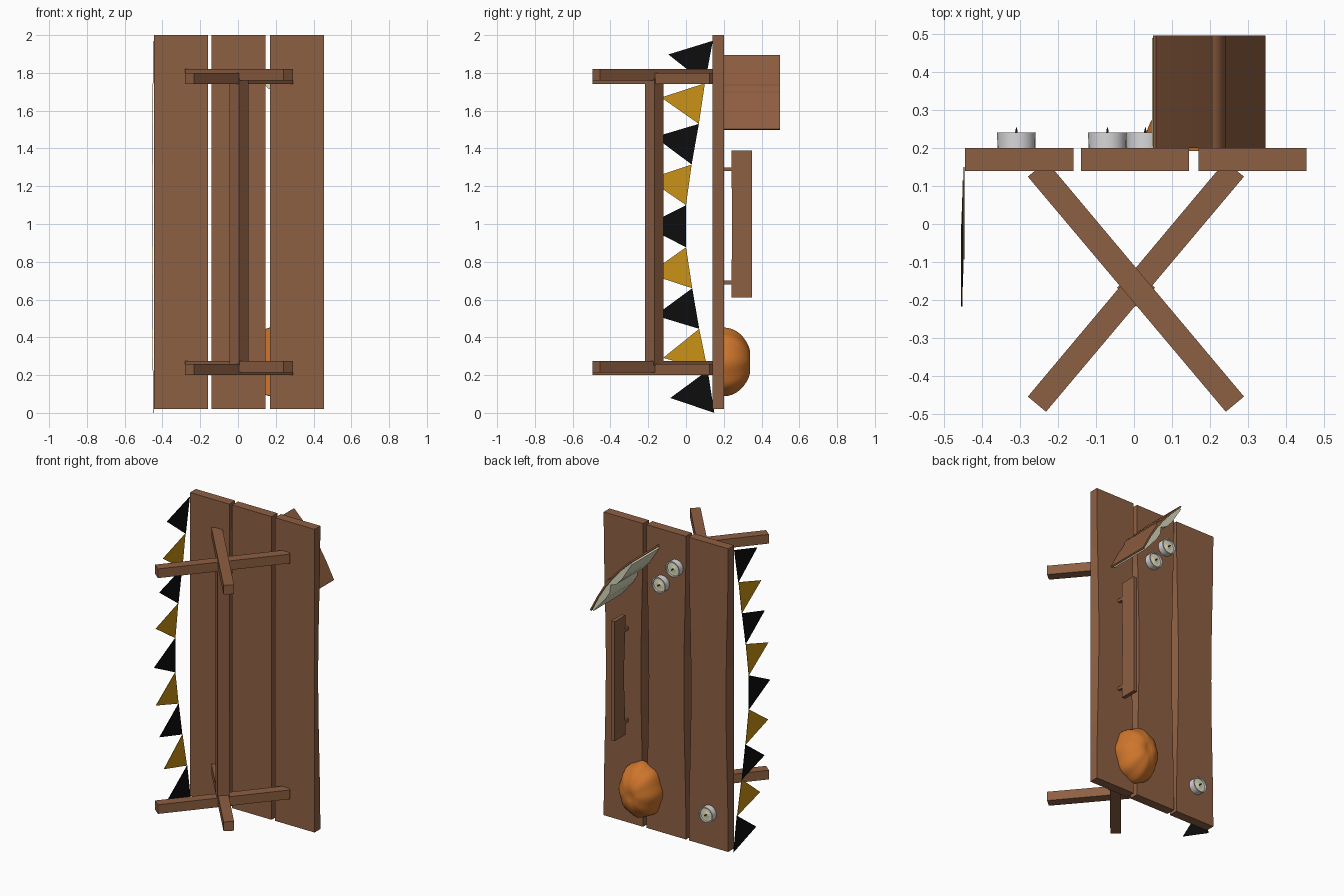
import bpy, bmesh, math
from mathutils import Vector, Matrix

if "Cube" in bpy.data.objects:
    bpy.data.objects.remove(bpy.data.objects["Cube"])


def mat(name, r, g, b):
    m = bpy.data.materials.new(name)
    m.diffuse_color = (r, g, b, 1)
    m.use_nodes = True
    m.node_tree.nodes["Principled BSDF"].inputs["Base Color"].default_value = m.diffuse_color
    return m


WOOD = mat("brown wood", .27, .115, .055)
COVER = mat("book leather", .27, .11, .05)
PAGE = mat("page cream", .68, .68, .5)
ORANGE = mat("pumpkin orange", .62, .18, .025)
BLACK = mat("flag black", .004, .004, .004)
GOLD = mat("flag gold", .6, .29, .008)
METAL = mat("candle cup grey", .7, .7, .7)
WAX = mat("candle wax", .78, .76, .52)
WICK = mat("wick dark", .03, .025, .02)


def finish(name, bm, m, smooth=None):
    bmesh.ops.recalc_face_normals(bm, faces=bm.faces)
    me = bpy.data.meshes.new(name)
    bm.to_mesh(me)
    bm.free()
    ob = bpy.data.objects.new(name, me)
    bpy.context.collection.objects.link(ob)
    me.materials.append(m)
    if smooth:
        bpy.ops.object.select_all(action='DESELECT')
        ob.select_set(True)
        bpy.context.view_layer.objects.active = ob
        bpy.ops.object.shade_smooth_by_angle(angle=math.radians(smooth))
    return ob


def loft(name, sections, m, smooth=None):
    """Join equal-length point rings and cap both ends."""
    bm = bmesh.new()
    rings = [[bm.verts.new(p) for p in s] for s in sections]
    n = len(rings[0])
    for a, b in zip(rings, rings[1:]):
        for i in range(n):
            j = (i + 1) % n
            bm.faces.new((a[i], a[j], b[j], b[i]))
    bm.faces.new(rings[0])
    bm.faces.new(rings[-1])
    return finish(name, bm, m, smooth)


def prism_z(name, pts, z0, z1, m):
    return loft(name, [[(x, y, z) for x, y in pts] for z in (z0, z1)], m)


def rect(x0, x1, y0, y1):
    return [(x0, y0), (x1, y0), (x1, y1), (x0, y1)]


# Table planks, worn in along the upper edges
for name, x0, x1 in (("left_plank", -.445, -.16), ("middle_plank", -.14, .145),
                     ("right_plank", .17, .455)):
    secs = []
    for i in range(11):
        t = i / 10
        w = .016 * math.sin(math.pi * t) ** 2
        z = .02 + 1.98 * t
        secs.append([(x0, .14, z), (x1, .14, z), (x1 - w, .2, z), (x0 + w, .2, z)])
    loft(name, secs, WOOD)

# Crossed legs at both ends
for end, za, zb in (("lower", .215, .2), ("upper", 1.76, 1.74)):
    for side, s, z0 in (("left", -1, za), ("right", 1, zb)):
        pts = [(.005 + s * x, y) for x, y in
               ((.285, .125), (.235, .165), (-.285, -.455), (-.237, -.495))]
        prism_z(f"{end}_{side}_leg", pts, z0, z0 + .06, WOOD)

# Diamond-section stretcher between the leg pairs
prism_z("stretcher", [(-.045, -.168), (.005, -.218), (.055, -.168), (.005, -.118)],
        .25, 1.77, WOOD)

# Bunting: flags hang towards -y from a sagging line
edge = [(.15, 0), (.115, .225), (.07, .445), (.033, .66), (0, .877), (0, 1.1),
        (.03, 1.315), (.068, 1.53), (.1, 1.745), (.142, 1.97)]
for i, (a, b) in enumerate(zip(edge, edge[1:])):
    a, b = Vector(a), Vector(b)
    d = (b - a).normalized()
    tip = (a + b) / 2 + Vector((-d.y, d.x)) * .218
    x = -.447 - .007 * math.sin(math.pi * (i + .5) / 9)
    loft(f"flag_{i + 1}", [[(x + o, p.x, p.y) for p in (a, b, tip)]
                           for o in (-.0015, .0015)], GOLD if i % 2 else BLACK)

# Pumpkin: lobed half ball resting on the planks
bm = bmesh.new()
bmesh.ops.create_uvsphere(bm, u_segments=40, v_segments=20, radius=1)
for v in bm.verts:
    a = math.atan2(v.co.y, v.co.x)
    r = .97 + .03 * math.cos(8 * a)
    up = max(v.co.z, -.05)
    dip = .1 * max(0, 1 - math.hypot(v.co.x, v.co.y) * 3)
    v.co = (.17 + .143 * r * v.co.x, .2 + .148 * (up - (dip if up > 0 else 0)),
            .27 + .182 * r * v.co.y)
finish("pumpkin", bm, ORANGE, 50)

# Sign board on two pegs
secs = []
for i in range(11):
    t = i / 10
    w = .014 * math.sin(math.pi * t) ** 2
    z = .61 + .78 * t
    secs.append([(.27, .24 + w, z), (.295, .24 + w * .3, z), (.295, .35, z), (.27, .35, z)])
loft("sign_board", secs, WOOD)
for i, z in enumerate((.69, 1.29)):
    prism_z(f"sign_peg_{i + 1}", rect(.274, .291, .19, .262), z - .01, z + .01, WOOD)

# Open book standing on edge; u runs along the spread, n out of the cover
U, N, C = Vector((.594, -.805)), Vector((.805, .594)), Vector((.207, 1.703))


def book_part(name, prof, y0, y1, m, smooth=None):
    pts = [C + U * u + N * n for u, n in prof]
    loft(name, [[(p.x, y, p.y) for p in pts] for y in (y0, y1)], m, smooth)


for side, s in (("left", -1), ("right", 1)):
    book_part(f"{side}_cover", [(s * .025, .022), (s * .13, .012), (s * .243, -.006),
                                (s * .243, -.016), (s * .13, .002), (s * .025, .01)],
              .2, .497, COVER, 35)
    book_part(f"{side}_pages", [(0, .01), (s * .025, .01), (s * .13, .002),
                                (s * .232, -.015), (s * .234, -.026), (s * .17, -.03),
                                (s * .1, -.036), (s * .04, -.03), (0, -.006)],
              .207, .49, PAGE, 35)
book_part("book_spine", [(-.032, .018), (-.02, .029), (.02, .029), (.032, .018),
                         (.02, .008), (-.02, .008)], .2, .497, COVER, 50)

# Tea lights: cup with raised rim, recessed wax, wick
ROT = Matrix.Rotation(-math.pi / 2, 4, 'X')


def lathe_y(name, prof, x, z, m, n=24):
    bm = bmesh.new()
    rings = [[bm.verts.new((x + r * math.cos(2 * math.pi * k / n), y,
                            z + r * math.sin(2 * math.pi * k / n))) for k in range(n)]
             for r, y in prof]
    for a, b in zip(rings, rings[1:]):
        for k in range(n):
            j = (k + 1) % n
            bm.faces.new((a[k], a[j], b[j], b[k]))
    bm.faces.new(rings[0])
    bm.faces.new(rings[-1])
    finish(name, bm, m, 40)


for i, (x, z) in enumerate(((-.31, .24), (-.07, 1.78), (.03, 1.65))):
    lathe_y(f"candle_cup_{i + 1}", [(.05, .2), (.051, .241), (.044, .241), (.043, .222)],
            x, z, METAL)
    lathe_y(f"candle_wax_{i + 1}", [(.043, .215), (.043, .23), (.012, .228), (.006, .232)],
            x, z, WAX)
    lathe_y(f"candle_wick_{i + 1}", [(.004, .228), (.003, .245), (.0008, .255)],
            x, z, WICK, 8)
